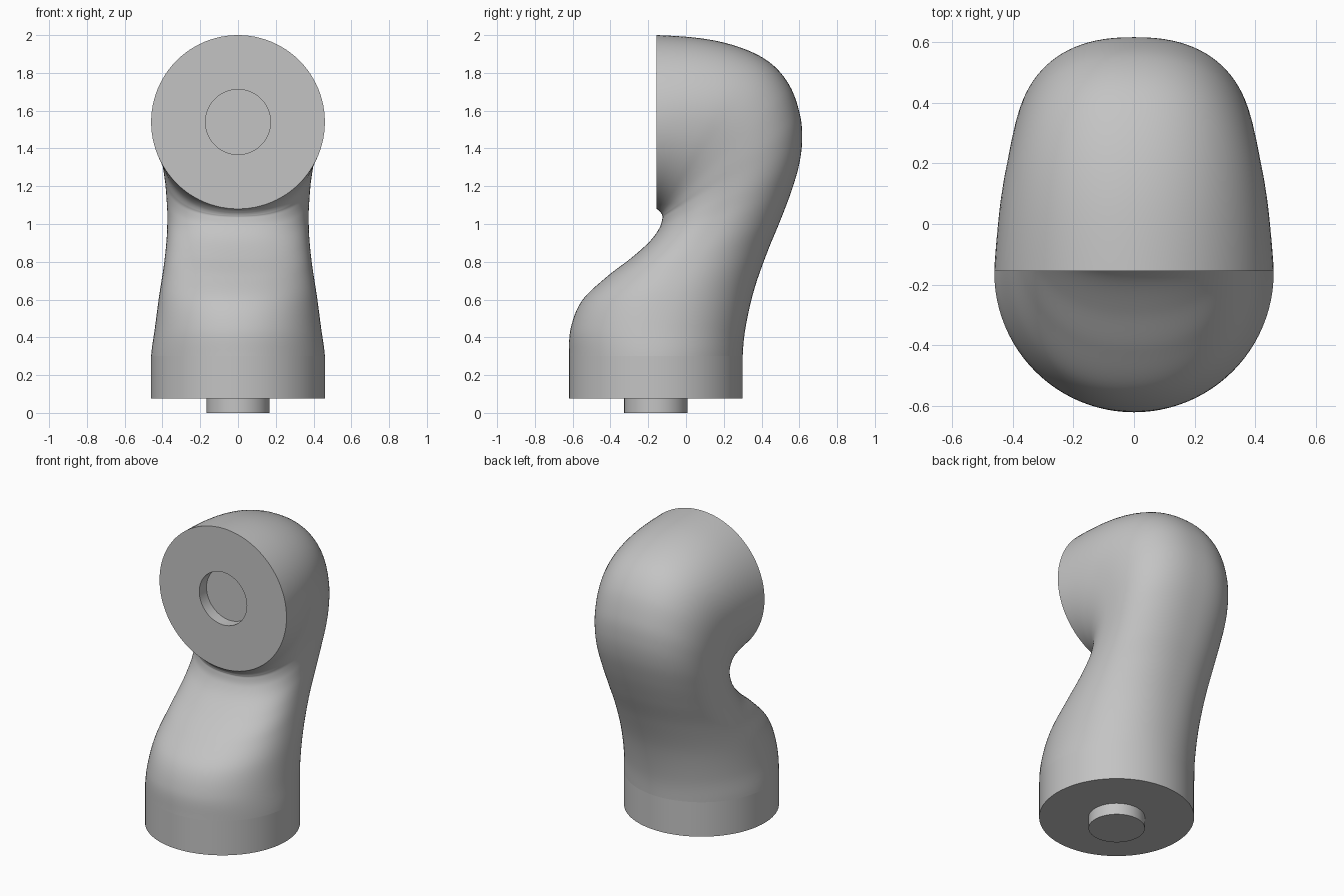
import bpy, bmesh, math
from mathutils import Matrix

cube = bpy.data.objects.get("Cube")
if cube:
    bpy.data.objects.remove(cube, do_unlink=True)

SIDES = 96
STEPS = 8
RADIUS = 0.46
BASE_Y = -0.16
FACE_Y = -0.155
FACE_Z = 1.54

grey = bpy.data.materials.new("light grey")
grey.use_nodes = True
grey.diffuse_color = (0.55, 0.55, 0.55, 1)
grey.node_tree.nodes["Principled BSDF"].inputs["Base Color"].default_value = grey.diffuse_color


def finish(bm, name):
    """Turn a bmesh into a smooth-shaded grey object with sharp edges kept."""
    mesh = bpy.data.meshes.new(name)
    bm.to_mesh(mesh)
    bm.free()
    obj = bpy.data.objects.new(name, mesh)
    bpy.context.collection.objects.link(obj)
    mesh.materials.append(grey)
    bpy.ops.object.select_all(action='DESELECT')
    bpy.context.view_layer.objects.active = obj
    obj.select_set(True)
    bpy.ops.object.shade_smooth_by_angle(angle=math.radians(40))
    return obj


def bridge(bm, first, second):
    """Join two rings of vertices with quads."""
    for i in range(len(first)):
        j = (i + 1) % len(first)
        bm.faces.new((first[i], first[j], second[j], second[i]))


def power(value, exponent):
    return math.copysign(abs(value) ** exponent, value)


def section(bm, row, exponent):
    """Rounded section spanning from the inner to the outer bend line."""
    inner_y, inner_z, outer_y, outer_z, width = row
    ring = []
    for i in range(SIDES):
        angle = math.tau * i / SIDES
        across = power(math.cos(angle), 2 / exponent)
        along = (1 + power(math.sin(angle), 2 / exponent)) / 2
        ring.append(bm.verts.new((width * across,
                                  inner_y + (outer_y - inner_y) * along,
                                  inner_z + (outer_z - inner_z) * along)))
    return ring


def spline(a, b, c, d, t):
    """Catmull-Rom blend between b and c."""
    return b + t / 2 * (c - a + t * (2 * a - 5 * b + 4 * c - d
                                     + t * (3 * (b - c) + d - a)))


def cylinder(name, radius, bottom, top):
    bm = bmesh.new()
    bmesh.ops.create_cone(bm, cap_ends=True, segments=SIDES,
                          radius1=radius, radius2=radius, depth=top - bottom,
                          matrix=Matrix.Translation((0, BASE_Y, (bottom + top) / 2)))
    return finish(bm, name)


# Curved arm: inner y, inner z, outer y, outer z, half width.
# The first and last rows only steer the end tangents.
rows = [
    (-.62, .15, .30, .15, .46),
    (-.62, .30, .30, .30, .46),
    (-.61, .45, .315, .45, .44),
    (-.55, .595, .36, .65, .417),
    (-.42, .72, .43, .85, .392),
    (-.29, .82, .50, 1.02, .378),
    (-.19, .91, .56, 1.18, .374),
    (-.14, .98, .60, 1.32, .379),
    (-.125, 1.03, .615, 1.45, .386),
    (-.126, 1.045, .603, 1.58, .395),
    (-.13, 1.055, .55, 1.73, .406),
    (-.135, 1.062, .45, 1.85, .42),
    (-.142, 1.07, .30, 1.93, .437),
    (-.148, 1.075, .10, 1.98, .45),
    (FACE_Y, 1.08, FACE_Y, 2.0, RADIUS),
    (-.16, 1.085, -.42, 2.0, .463),
]
bm = bmesh.new()
spans = len(rows) - 3
rings = []
for k in range(spans * STEPS + 1):
    i = min(k // STEPS, spans - 1)
    t = k / STEPS - i
    row = [spline(*values, t) for values in zip(*rows[i:i + 4])]
    exponent = 2 + 0.38 * math.sin(math.pi * k / (spans * STEPS))
    rings.append(section(bm, row, exponent))
for first, second in zip(rings, rings[1:]):
    bridge(bm, first, second)
bmesh.ops.recalc_face_normals(bm, faces=bm.faces)
finish(bm, "curved_arm")

# Straight collar and the round plug under it
cylinder("base_collar", RADIUS, 0.075, 0.3)
cylinder("base_plug", 0.167, 0, 0.08)

# Flat mounting face with a shallow round socket
bm = bmesh.new()
previous = None
for radius, depth in ((RADIUS, 0), (0.172, 0), (0.172, 0.075)):
    ring = []
    for i in range(SIDES):
        angle = math.tau * i / SIDES
        ring.append(bm.verts.new((radius * math.cos(angle), FACE_Y + depth,
                                  FACE_Z + radius * math.sin(angle))))
    if previous:
        bridge(bm, previous, ring)
    previous = ring
bm.faces.new(previous)
# The outward side of the plate looks to the front
bm.normal_update()
if bm.faces[:][-1].normal.y > 0:
    bmesh.ops.reverse_faces(bm, faces=bm.faces[:])
finish(bm, "mounting_face")
